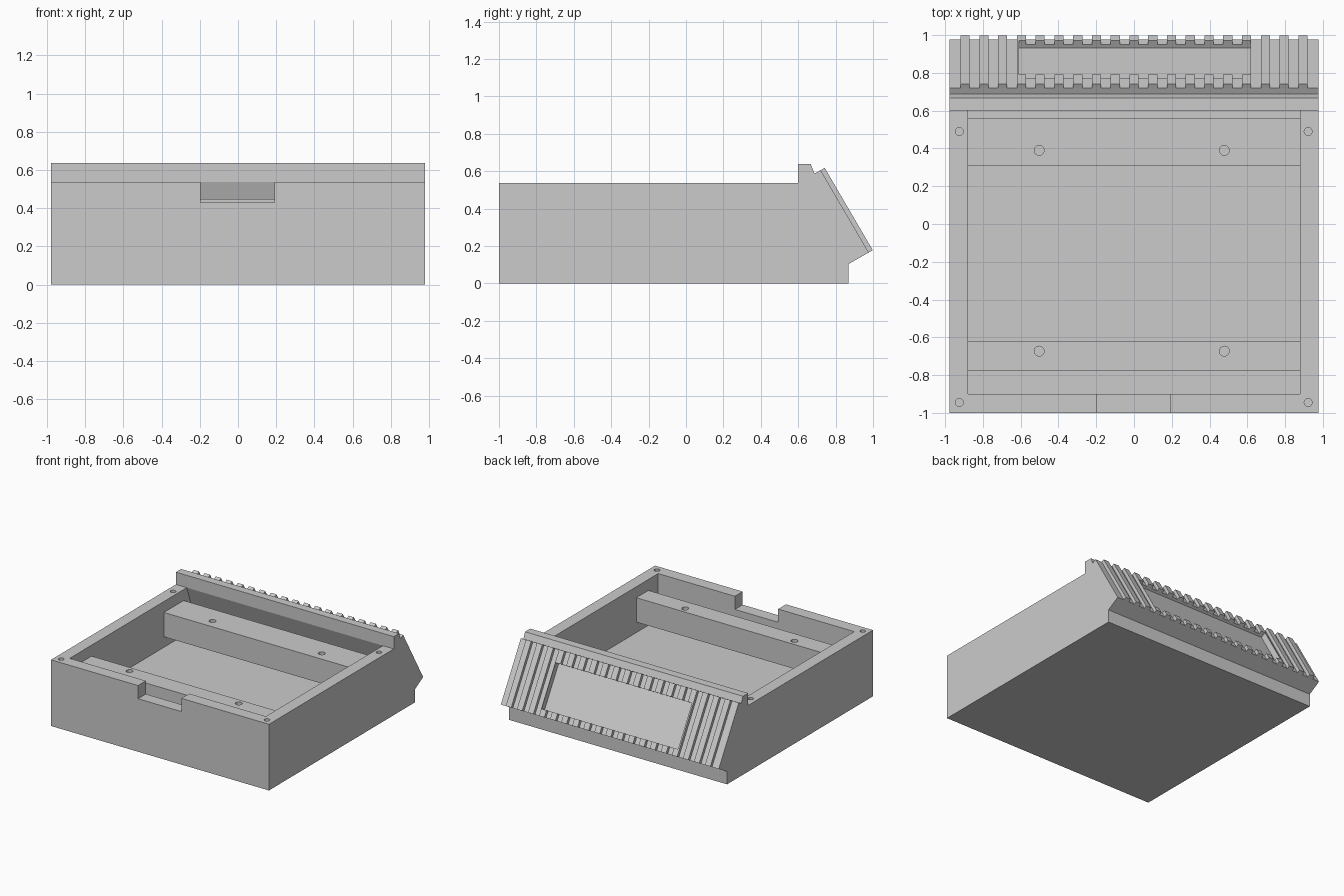
import bpy, bmesh
from math import atan2
from mathutils import Matrix, Vector

cube = bpy.data.objects.get("Cube")
if cube:
    bpy.data.objects.remove(cube, do_unlink=True)

GREY = (0.6, 0.6, 0.6, 1.0)
grey = bpy.data.materials.new("light_grey_plastic")
grey.use_nodes = True
grey.diffuse_color = GREY
grey.node_tree.nodes["Principled BSDF"].inputs["Base Color"].default_value = GREY


def finish(name, bm):
    bmesh.ops.recalc_face_normals(bm, faces=bm.faces)
    mesh = bpy.data.meshes.new(name)
    bm.to_mesh(mesh)
    bm.free()
    mesh.materials.append(grey)
    ob = bpy.data.objects.new(name, mesh)
    bpy.context.scene.collection.objects.link(ob)
    return ob


def extrude_profile(name, points, half_width):
    """Side profile in y, z swept across x."""
    bm = bmesh.new()
    face = bm.faces.new([bm.verts.new((-half_width, y, z)) for y, z in points])
    side = bmesh.ops.extrude_face_region(bm, geom=[face])["geom"]
    verts = [g for g in side if isinstance(g, bmesh.types.BMVert)]
    bmesh.ops.translate(bm, verts=verts, vec=(2 * half_width, 0, 0))
    return finish(name, bm)


def add_box(bm, low, high, frame=Matrix()):
    low, high = Vector(low), Vector(high)
    local = Matrix.Translation((low + high) / 2) @ Matrix.Diagonal((*(high - low), 1))
    bmesh.ops.create_cube(bm, size=1, matrix=frame @ local)


def box(name, low, high, frame=Matrix()):
    bm = bmesh.new()
    add_box(bm, low, high, frame)
    return finish(name, bm)


def holes(name, centres, radius, low, high):
    bm = bmesh.new()
    for x, y in centres:
        bmesh.ops.create_cone(bm, cap_ends=True, segments=32, radius1=radius, radius2=radius,
                              depth=high - low, matrix=Matrix.Translation((x, y, (low + high) / 2)))
    return finish(name, bm)


def cut(ob, *cutters):
    for cutter in cutters:
        mod = ob.modifiers.new("cut", "BOOLEAN")
        mod.operation = "DIFFERENCE"
        mod.solver = "EXACT"
        mod.object = cutter
    bpy.context.view_layer.update()
    graph = bpy.context.evaluated_depsgraph_get()
    mesh = bpy.data.meshes.new_from_object(ob.evaluated_get(graph))
    ob.modifiers.clear()
    ob.data = mesh


WIDTH = 0.978
INNER = 0.88
FLOOR = 0.165
RIM = 0.537
LIP = 0.637
panel_top, panel_bottom = Vector((0.72, 0.605)), Vector((0.977, 0.165))

# Case body with raised back lip and overhanging sloped panel
body = extrude_profile("case_body", [
    (-1, 0), (0.87, 0), (0.87, 0.104), panel_bottom, panel_top,
    (0.687, 0.587), (0.667, LIP), (0.6, LIP), (0.6, RIM), (-1, RIM)], WIDTH)

# Sloped panel frame: local y runs down the slope, local z points outward
slope = panel_bottom - panel_top
length = slope.length
panel = (Matrix.Translation((0, panel_top.x, panel_top.y))
         @ Matrix.Rotation(atan2(slope.y, slope.x), 4, "X"))

# Cutters: cavity, finger notch, window recess and screw holes
cavity = extrude_profile("cavity_cutter", [
    (-0.9, FLOOR), (0.736, FLOOR), (0.6, RIM), (0.6, 0.8), (-0.9, 0.8)], INNER)
notch = box("notch_cutter", (-0.197, -1.1, 0.43), (0.192, -0.85, 0.7))
window = box("window_cutter", (-0.608, 0.1, -0.022), (0.617, 0.455, 0.1), panel)
corner_holes = holes("corner_hole_cutter",
                     [(x, y) for x in (-0.925, 0.922) for y in (-0.945, 0.49)],
                     0.021, 0.3, 0.6)
rail_holes = holes("rail_hole_cutter",
                   [(x, y) for x in (-0.502, 0.478) for y in (-0.673, 0.39)],
                   0.026, 0.2, 0.6)
cut(body, cavity, notch, window, corner_holes)

# Mounting rails bridging the cavity above the floor
for name, front, back in (("front_rail", -0.775, -0.62), ("back_rail", 0.307, 0.56)):
    rail = box(name, (-INNER - 0.01, front, 0.25), (INNER + 0.01, back, 0.448))
    cut(rail, rail_holes)

# Ribs down the sloped panel, interrupted by the window
bm = bmesh.new()
for i in range(-9, 10):
    x = i * 0.0993
    add_box(bm, (x - 0.024, 0, 0), (x + 0.024, length, 0.025), panel)
ribs = finish("panel_ribs", bm)
cut(ribs, window)

for cutter in (cavity, notch, window, corner_holes, rail_holes):
    bpy.data.objects.remove(cutter, do_unlink=True)
